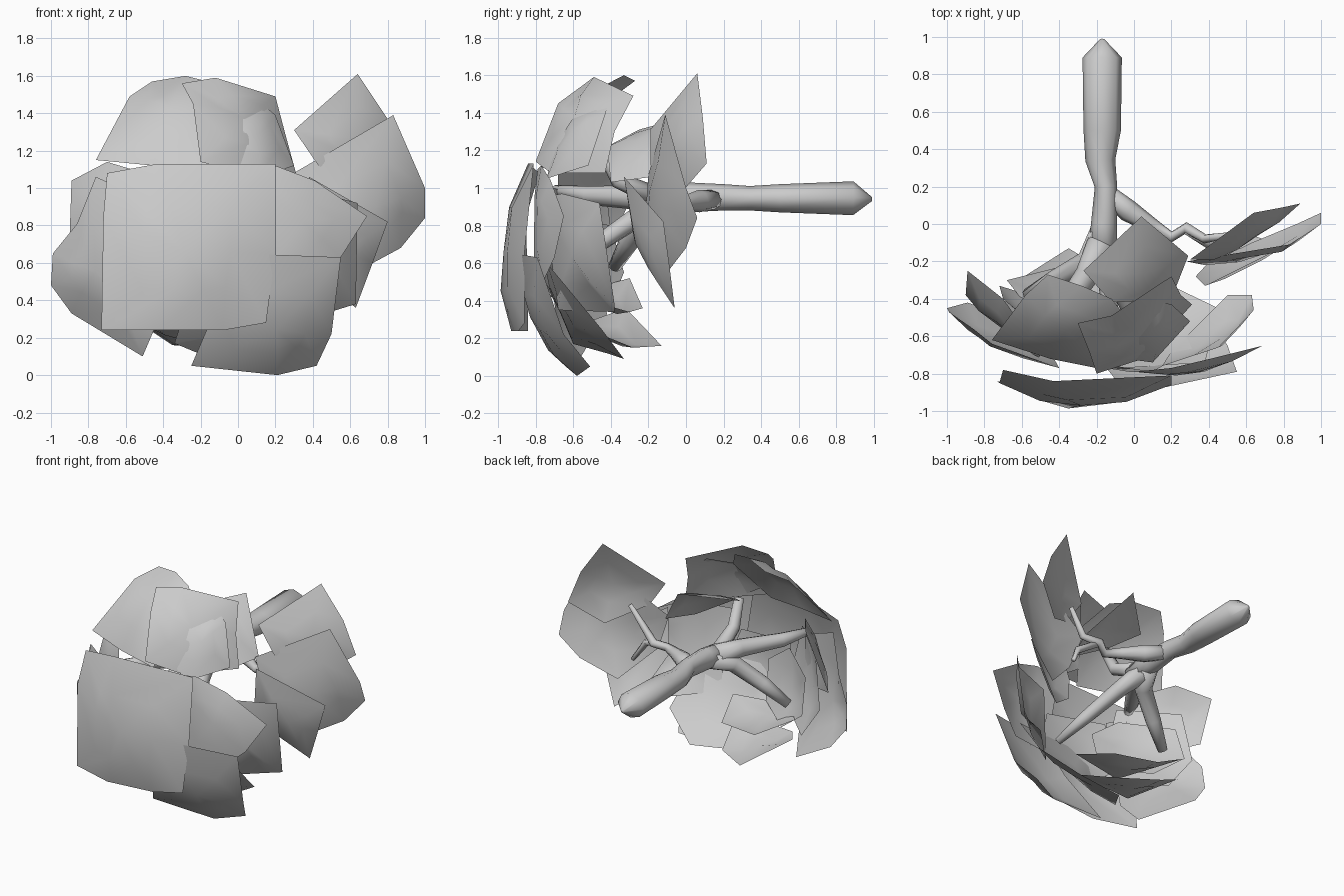
import bpy, bmesh, math
from mathutils import Vector

CROWN = Vector((-0.1, -0.15, 0.85))


def finish(name, bm):
    mesh = bpy.data.meshes.new(name)
    bm.normal_update()
    bm.to_mesh(mesh)
    bm.free()
    for p in mesh.polygons:
        p.use_smooth = True
    ob = bpy.data.objects.new(name, mesh)
    bpy.context.collection.objects.link(ob)
    return ob


def leaf(name, bulge, *outline):
    """Single-sided card: outline, inner ring and centre bulged away from the crown."""
    pts = [Vector(p) for p in outline]
    n = len(pts)
    mid = sum(pts, Vector()) / n
    nor = Vector()
    for i in range(n):
        nor += (pts[i] - mid).cross(pts[(i + 1) % n] - mid)
    nor.normalize()
    if nor.dot(mid - CROWN) < 0:
        nor = -nor
        pts.reverse()
    bm = bmesh.new()
    outer = [bm.verts.new(p) for p in pts]
    inner = [bm.verts.new(p.lerp(mid, 0.5) + nor * bulge * 0.8) for p in pts]
    c = bm.verts.new(mid + nor * bulge)
    for i in range(n):
        j = (i + 1) % n
        bm.faces.new((outer[i], outer[j], inner[j], inner[i]))
        bm.faces.new((inner[i], inner[j], c))
    return finish(name, bm)


def limb(name, *stations, sides=8):
    """Tapered tube through (x, y, z, radius_across, radius_up)."""
    bm = bmesh.new()
    pts = [Vector(s[:3]) for s in stations]
    rings = []
    for i, s in enumerate(stations):
        d = (pts[min(i + 1, len(pts) - 1)] - pts[max(i - 1, 0)]).normalized()
        ref = Vector((0, 0, 1)) if abs(d.z) < 0.9 else Vector((0, 1, 0))
        a = d.cross(ref).normalized()
        b = a.cross(d)
        rings.append([bm.verts.new(pts[i] + a * s[3] * math.cos(t) + b * s[-1] * math.sin(t))
                      for t in (2 * math.pi * k / sides for k in range(sides))])
    for r, q in zip(rings, rings[1:]):
        for k in range(sides):
            m = (k + 1) % sides
            bm.faces.new((r[k], r[m], q[m], q[k]))
    bm.faces.new(rings[0][::-1])
    bm.faces.new(rings[-1])
    bmesh.ops.recalc_face_normals(bm, faces=bm.faces)
    return finish(name, bm)


# Trunk lying along y, and its forks
limb("trunk", (-.17, .99, .94, .01, .01), (-.17, .89, .945, .105, .09), (-.17, .5, .945, .10, .075),
     (-.18, .34, .945, .08, .065), (-.15, .2, .95, .06, .07), (-.16, 0, .95, .07, .08),
     (-.17, -.2, .93, .08, .07))
limb("right_branch", (-.14, .16, .94, .05), (-.03, .07, .93, .06), (.1, -.01, .92, .04),
     (.2, -.07, .91, .03), (.28, -.02, .94, .03), (.38, -.08, .98, .025), (.5, -.06, 1.15, .015))
limb("right_twig", (.28, -.03, .94, .025), (.4, -.11, .88, .025), (.48, -.06, .75, .015))
limb("low_left_branch", (-.17, -.05, .93, .07), (-.25, -.2, .86, .06), (-.42, -.3, .72, .055), (-.57, -.38, .58, .035))
limb("left_branch", (-.17, -.1, .94, .08), (-.25, -.27, .95, .065), (-.42, -.52, .96, .05), (-.53, -.7, .99, .025))
limb("low_right_branch", (-.17, -.1, .92, .07), (-.1, -.28, .83, .055), (0, -.5, .68, .045), (.09, -.69, .54, .025))
limb("upper_branch", (-.16, -.15, .95, .055), (-.14, -.36, 1.04, .045), (-.12, -.45, 1.22, .035))

# Outer leaf cards
leaf("front_leaf", .12, (-.70, -.78, 1.08), (-.43, -.84, 1.13), (.20, -.81, 1.13), (.20, -.86, .65),
     (.15, -.86, .28), (-.08, -.89, .24), (-.42, -.93, .24), (-.73, -.84, .24), (-.72, -.85, .85))
leaf("front_right_leaf", .05, (0, -.79, 1.1), (.20, -.77, 1.12), (.41, -.72, 1.04), (.69, -.65, .85),
     (.55, -.70, .63), (.4, -.76, .5), (.1, -.80, .5))
leaf("front_bottom_leaf", .09, (.04, -.90, .65), (.55, -.79, .63), (.50, -.65, .22), (.42, -.51, .05),
     (.21, -.58, 0), (-.25, -.64, .05), (-.1, -.83, .4))
leaf("front_left_leaf", .07, (-.76, -.64, 1.06), (-.4, -.77, .9), (-.45, -.68, .24), (-.51, -.56, .1),
     (-.89, -.42, .33), (-1, -.45, .48), (-.99, -.47, .65), (-.86, -.56, .81))
leaf("top_left_leaf", .08, (-.76, -.62, 1.15), (-.58, -.38, 1.49), (-.46, -.27, 1.57), (-.28, -.33, 1.6),
     (-.12, -.40, 1.56), (0, -.55, 1.4), (-.15, -.78, 1.1), (-.45, -.72, 1.12))
leaf("top_front_leaf", .08, (-.30, -.53, 1.56), (-.12, -.49, 1.59), (.20, -.28, 1.49), (.25, -.38, 1.3),
     (.31, -.43, 1.08), (.05, -.72, 1.08), (-.20, -.80, 1.14), (-.24, -.68, 1.45))
leaf("top_inner_leaf", .06, (-.13, -.71, 1.2), (-.02, -.59, 1.39), (.12, -.41, 1.46), (.2, -.43, 1.39),
     (.3, -.52, 1.12), (.1, -.74, 1.05))
leaf("top_back_leaf", .06, (.04, .04, 1.39), (.29, -.17, 1.06), (.2, -.40, 1.03), (-.12, -.42, 1.22), (-.27, -.25, 1.31))
leaf("right_upper_leaf", .05, (.30, -.19, 1.31), (.64, .06, 1.61), (.80, .09, 1.37), (.89, .11, 1.13),
     (.68, -.02, .98), (.43, -.19, 1.12))
leaf("right_leaf", .07, (.28, -.20, 1.07), (.83, -.11, 1.39), (1, 0, 1), (1, .06, .84), (.87, 0, .68),
     (.63, -.10, .55), (.38, -.22, .8))
leaf("right_lower_leaf", .06, (.38, -.33, 1.06), (.80, -.12, .82), (.72, -.09, .6), (.63, -.06, .36),
     (.45, -.15, .5), (.33, -.28, .75))
leaf("right_side_leaf", .07, (.64, -.46, .92), (.63, -.38, .38), (.5, -.38, .34), (.2, -.68, .35), (.15, -.76, .95), (.45, -.66, .97))

# Left and underside cards, nested around the lower left branch
leaf("left_side_leaf", .06, (-.89, -.25, 1.04), (-.7, -.40, 1.14), (-.5, -.68, 1.08), (-.5, -.68, .6), (-.9, -.38, .75))
leaf("left_middle_leaf", .06, (-.45, -.72, 1.0), (-.77, -.42, .95), (-.83, -.38, .6), (-.65, -.42, .35), (-.3, -.72, .42))
leaf("left_inner_leaf", .05, (-.4, -.64, .85), (-.7, -.4, .8), (-.72, -.33, .55), (-.5, -.4, .38), (-.22, -.62, .42), (-.2, -.68, .7))
leaf("bottom_left_leaf", .05, (-.35, -.13, .16), (-.1, -.28, .15), (0, -.6, .28), (-.45, -.6, .26), (-.65, -.32, .36))
leaf("bottom_right_leaf", .06, (-.22, -.42, .12), (.2, -.33, .09), (.45, -.45, .25), (.38, -.74, .6), (-.2, -.78, .6), (-.34, -.6, .17))
leaf("bottom_inner_leaf", .06, (-.68, -.3, .52), (-.4, -.23, .36), (-.08, -.3, .34), (.02, -.58, .42), (-.4, -.66, .42))
leaf("front_inner_leaf", .05, (-.35, -.72, .85), (.1, -.79, .8), (.22, -.72, .45), (-.2, -.66, .32), (-.42, -.68, .5))
